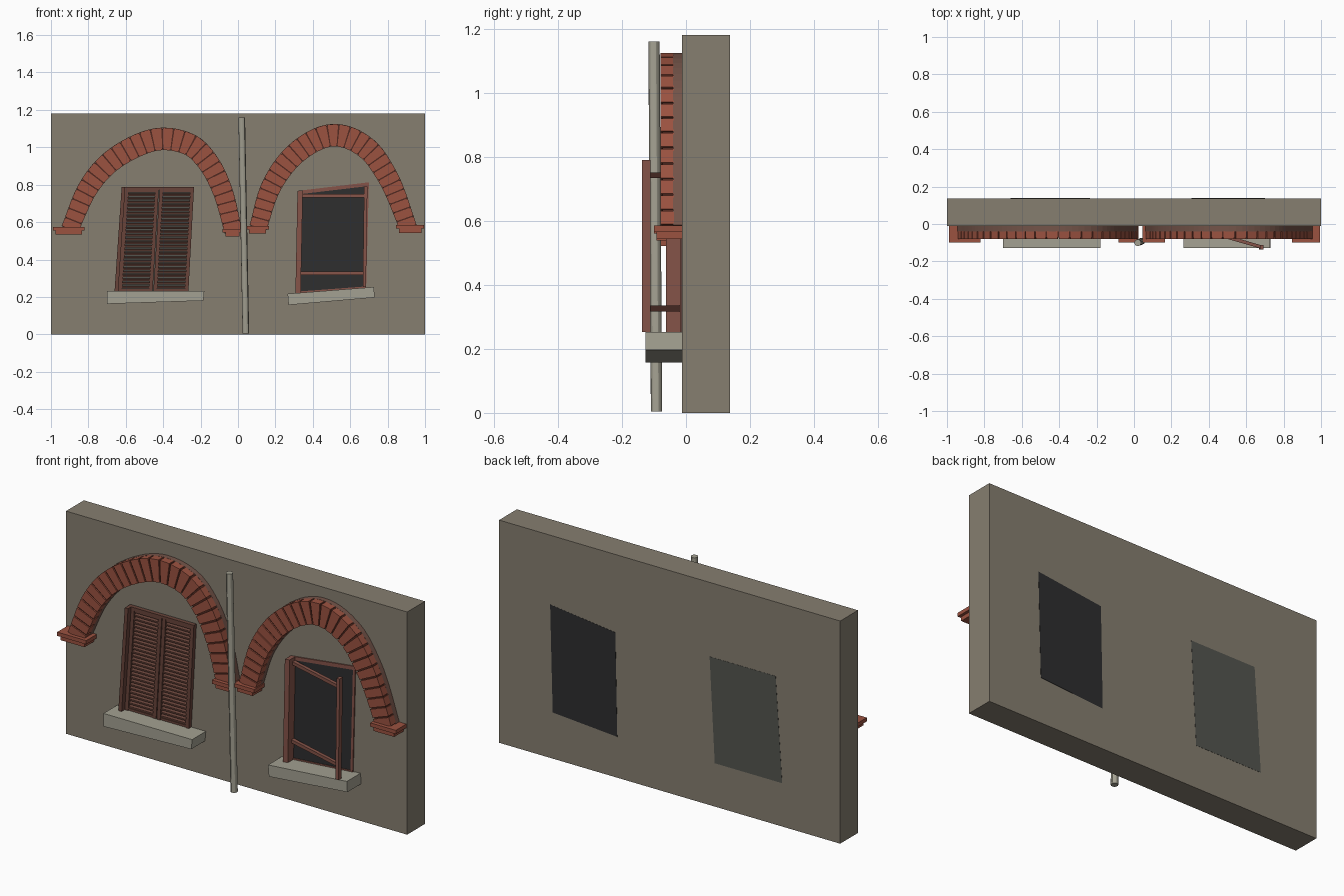
import bpy, bmesh, math
from mathutils import Vector, Matrix

cube = bpy.data.objects.get("Cube")
if cube:
    bpy.data.objects.remove(cube)


def material(name, r, g, b):
    col = [((c / 255 + 0.055) / 1.055) ** 2.4 for c in (r, g, b)] + [1.0]
    m = bpy.data.materials.new(name)
    m.use_nodes = True
    m.diffuse_color = col
    bsdf = next(n for n in m.node_tree.nodes if n.type == 'BSDF_PRINCIPLED')
    bsdf.inputs["Base Color"].default_value = col
    return m


PLASTER = material("plaster", 134, 126, 112)
BRICK = material("brick", 155, 82, 64)
BACKING = material("arch_backing", 116, 84, 73)
MORTAR = material("dark_mortar", 82, 42, 33)
STONE = material("pale_stone", 164, 161, 146)
WOOD = material("red_wood", 134, 84, 73)
SLAT = material("slat_wood", 104, 68, 58)
DARK = material("dark_glass", 46, 46, 47)
GREY = material("grey_panel", 84, 85, 79)

FACE = -0.012   # front plane of the wall
BACK = 0.137    # rear plane of the wall


def prism(bm, pts, offset):
    """Extrude a closed 3D polygon along an offset vector."""
    a = [bm.verts.new(p) for p in pts]
    b = [bm.verts.new(Vector(p) + Vector(offset)) for p in pts]
    bm.faces.new(a)
    bm.faces.new(b[::-1])
    for i in range(len(a)):
        j = (i + 1) % len(a)
        bm.faces.new((a[i], b[i], b[j], a[j]))


def slab(bm, pts, y0, y1, rise=0):
    """Extrude an (x, z) outline from y0 back to y1."""
    prism(bm, [(x, y0, z) for x, z in pts], (0, y1 - y0, rise))


def box(bm, x0, x1, y0, y1, z0, z1):
    slab(bm, [(x0, z0), (x1, z0), (x1, z1), (x0, z1)], y0, y1)


def finish(name, bm, mat):
    bmesh.ops.recalc_face_normals(bm, faces=bm.faces)
    me = bpy.data.meshes.new(name)
    bm.to_mesh(me)
    bm.free()
    me.materials.append(mat)
    ob = bpy.data.objects.new(name, me)
    bpy.context.collection.objects.link(ob)
    return ob


def single(name, mat, pts, y0, y1):
    bm = bmesh.new()
    slab(bm, pts, y0, y1)
    return finish(name, bm, mat)


# Wall
bm = bmesh.new()
box(bm, -1, 1, FACE, BACK, 0, 1.18)
finish("wall", bm, PLASTER)


# Brick arches
def smooth_path(ctrl, steps=16):
    p = [Vector(c) for c in ctrl]
    p = [2 * p[0] - p[1]] + p + [2 * p[-1] - p[-2]]
    out = []
    for i in range(1, len(p) - 2):
        a, b, c, d = p[i - 1:i + 3]
        for s in range(steps):
            t = s / steps
            out.append(0.5 * (2 * b + (c - a) * t + (2 * a - 5 * b + 4 * c - d) * t * t
                              + (3 * b - a - 3 * c + d) * t ** 3))
    return out + [p[-2]]


def sampler(path):
    lens = [0]
    for a, b in zip(path, path[1:]):
        lens.append(lens[-1] + (b - a).length)

    def at(t):
        d = t * lens[-1]
        i = 0
        while i < len(path) - 2 and lens[i + 1] < d:
            i += 1
        return path[i].lerp(path[i + 1], (d - lens[i]) / (lens[i + 1] - lens[i]))
    return at


def arch(side, ctrl, count):
    at = sampler(smooth_path(ctrl))

    def edge(t, inset=0):
        t = min(max(t, 0), 1)
        tan = at(min(t + 0.015, 1)) - at(max(t - 0.015, 0))
        n = Vector((-tan.y, tan.x)).normalized()
        w = 0.047 + 0.013 * math.sin(math.pi * t) - inset
        return at(t) + n * w, at(t) - n * w

    bm = bmesh.new()
    for k in range(count):
        g = 0.07
        (o0, i0), (o1, i1) = edge((k + g) / count), edge((k + 1 - g) / count)
        slab(bm, [o0, o1, i1, i0], -0.08, -0.038)
    finish(side + "_arch_bricks", bm, BRICK)
    for name, mat, inset, y0, y1 in (("_arch_backing", BACKING, 0, -0.04, FACE),
                                     ("_arch_mortar", MORTAR, 0.006, -0.073, -0.038)):
        pairs = [edge(k / 48, inset) for k in range(49)]
        single(side + name, mat, [p[0] for p in pairs] + [p[1] for p in pairs[::-1]], y0, y1)


arch("right", [(-0.90, 0.56), (-0.80, 0.785), (-0.66, 0.94), (-0.45, 1.04),
               (-0.27, 1.02), (-0.16, 0.92), (-0.08, 0.76), (-0.025, 0.55)], 27)
arch("left", [(0.107, 0.57), (0.175, 0.785), (0.29, 0.95), (0.44, 1.05), (0.57, 1.058),
              (0.70, 0.985), (0.79, 0.86), (0.845, 0.746), (0.91, 0.57)], 27)

# Stepped caps under the arch feet
for name, x0, x1, top in (("right_outer_cap", -0.99, -0.82, 0.575),
                          ("right_inner_cap", -0.083, 0.024, 0.564),
                          ("left_inner_cap", 0.045, 0.165, 0.58),
                          ("left_outer_cap", 0.845, 0.995, 0.585)):
    bm = bmesh.new()
    box(bm, x0, x1, -0.1, 0, top - 0.02, top)
    box(bm, x0 + 0.015, x1 - 0.015, -0.092, FACE, top - 0.042, top - 0.02)
    finish(name, bm, BRICK)

# Leaning drain pipe
a, b = Vector((0.042, -0.092, 0.004)), Vector((0.02, -0.1, 1.16))
bm = bmesh.new()
rot = (b - a).to_track_quat('Z', 'Y').to_matrix().to_4x4()
bmesh.ops.create_cone(bm, cap_ends=True, segments=12, radius1=0.018, radius2=0.018,
                      depth=(b - a).length, matrix=Matrix.Translation((a + b) / 2) @ rot)
pipe = finish("drain_pipe", bm, STONE)
pipe.select_set(True)
bpy.context.view_layer.objects.active = pipe
bpy.ops.object.shade_smooth_by_angle()

# Sills
single("right_sill", STONE, [(-0.7, 0.163), (-0.185, 0.18), (-0.18, 0.232), (-0.7, 0.232)], -0.127, FACE)
single("left_sill", STONE, [(0.27, 0.157), (0.73, 0.197), (0.727, 0.253), (0.265, 0.217)], -0.127, FACE)


# Skewed window openings: (u, v) in 0..1 maps into the quad
def cell(quad, u0, u1, v0, v1):
    bl, br, tr, tl = (Vector(q) for q in quad)
    return [bl.lerp(br, u).lerp(tl.lerp(tr, u), v)
            for u, v in ((u0, v0), (u1, v0), (u1, v1), (u0, v1))]


RIGHT = [(-0.66, 0.23), (-0.265, 0.23), (-0.235, 0.787), (-0.622, 0.787)]
LEFT = [(0.307, 0.217), (0.685, 0.245), (0.7, 0.813), (0.318, 0.767)]

single("right_window_panel", GREY, RIGHT, FACE - 0.002, BACK + 0.001)
single("left_window_panel", DARK, LEFT, FACE - 0.002, BACK + 0.001)

# Closed louvred shutters
frame, slats = bmesh.new(), bmesh.new()
slab(frame, cell(RIGHT, 0, 0.05, 0, 1), -0.06, FACE)
slab(frame, cell(RIGHT, 0.05, 1, 0.975, 1), -0.034, FACE)
for u0, u1 in ((0.05, 0.515), (0.525, 1)):
    for s in (u0, u1 - 0.05):
        slab(frame, cell(RIGHT, s, s + 0.05, 0, 0.975), -0.034, FACE)
    for v in (0, 0.95):
        slab(frame, cell(RIGHT, u0 + 0.05, u1 - 0.05, v, v + 0.025), -0.03, FACE)
    n = 26
    for k in range(n):
        v = 0.03 + 0.92 * k / n
        slab(slats, cell(RIGHT, u0 + 0.05, u1 - 0.05, v, v + 0.014), -0.03, FACE, 0.006)
finish("shutter_frame", frame, SLAT)
finish("shutter_slats", slats, SLAT)

# Open window: jamb and thin surround
bm = bmesh.new()
slab(bm, cell(LEFT, 0, 0.075, 0, 1), -0.062, FACE)
slab(bm, cell(LEFT, 0.075, 1, 0.965, 1), -0.018, FACE)
slab(bm, cell(LEFT, 0.075, 1, 0, 0.02), -0.018, FACE)
slab(bm, cell(LEFT, 0.965, 1, 0, 1), -0.018, FACE)
finish("window_surround", bm, WOOD)

# Ajar casement: free stile and two rails swinging back to the jamb
bm = bmesh.new()
slab(bm, [(0.667, 0.252), (0.684, 0.252), (0.692, 0.79), (0.674, 0.79)], -0.137, -0.111)
for z in (0.317, 0.733):
    prism(bm, [(0.33, -0.032, z), (0.675, -0.13, z), (0.675, -0.112, z), (0.33, FACE, z)], (0, 0, 0.018))
finish("ajar_casement", bm, WOOD)
